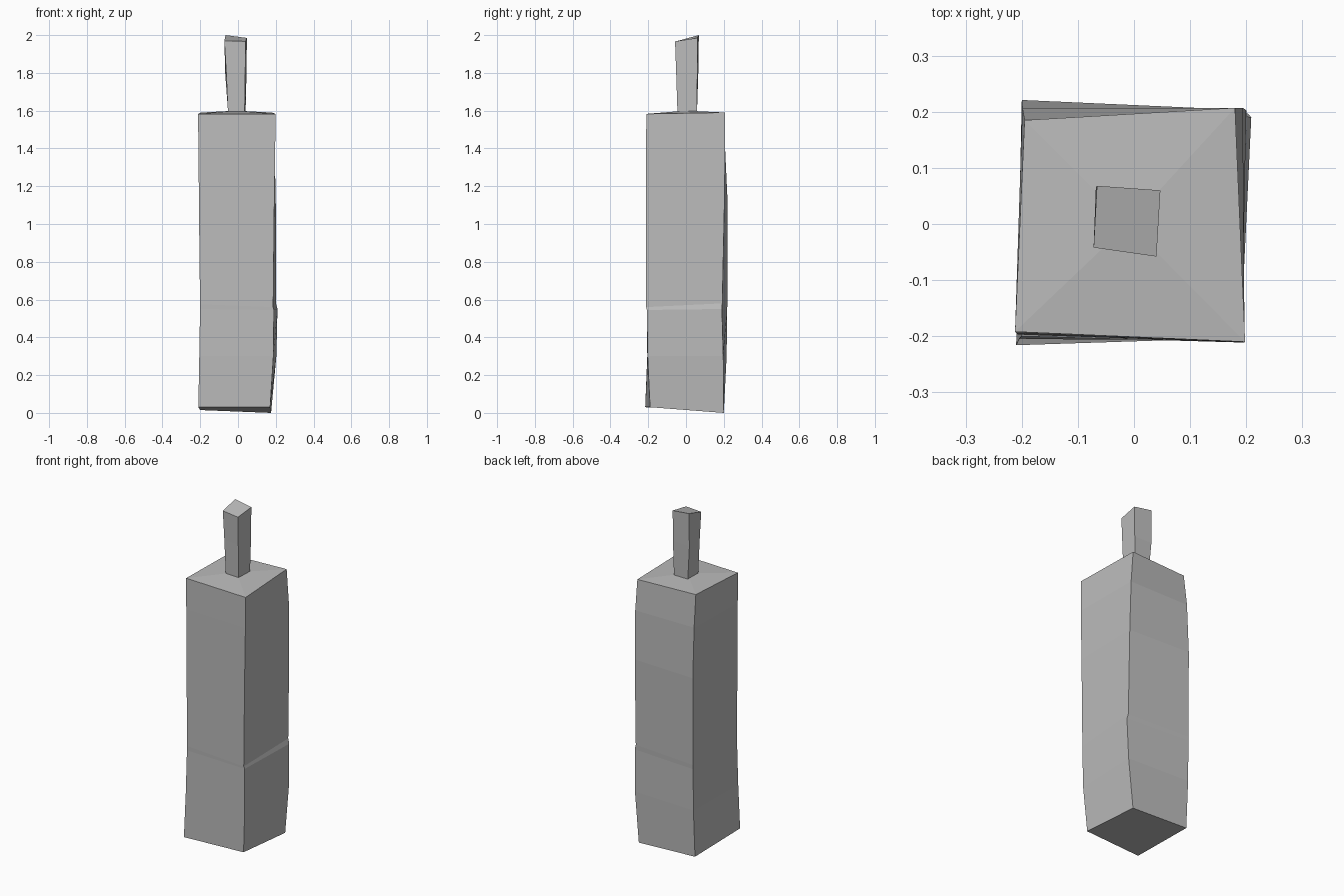
import bpy
import bmesh

cube = bpy.data.objects.get("Cube")
if cube:
    bpy.data.objects.remove(cube, do_unlink=True)

# Single plain grey
grey = bpy.data.materials.new("plain_grey")
grey.use_nodes = True
colour = (0.5, 0.5, 0.5, 1)
grey.diffuse_color = colour
grey.node_tree.nodes["Principled BSDF"].inputs["Base Color"].default_value = colour


def loft(name, rings, crown=None):
    """Skin four-cornered rings from bottom to top; crown raises the top centre."""
    bm = bmesh.new()
    loops = [[bm.verts.new(p) for p in ring] for ring in rings]
    for low, high in zip(loops, loops[1:]):
        for i in range(4):
            j = (i + 1) % 4
            bm.faces.new((low[i], low[j], high[j], high[i]))
    bm.faces.new(loops[0][::-1])
    top = bm.faces.new(loops[-1])
    if crown:
        bmesh.ops.poke(bm, faces=[top])["verts"][0].co = crown
    bmesh.ops.recalc_face_normals(bm, faces=bm.faces)
    mesh = bpy.data.meshes.new(name)
    bm.to_mesh(mesh)
    bm.free()
    mesh.materials.append(grey)
    obj = bpy.data.objects.new(name, mesh)
    bpy.context.collection.objects.link(obj)
    return obj


# Corner order: front left of picture, front right, back right, back left
# Tall hand-shaped body with a shallow crease around its lower third
loft("body", [
    [(-.21, -.216, .03), (.17, -.19, .03), (.175, .2, 0), (-.2, .2, .015)],
    [(-.205, -.205, .3), (.187, -.203, .3), (.203, .197, .3), (-.2, .215, .3)],
    [(-.201, -.2, .55), (.19, -.207, .545), (.209, .19, .55), (-.2, .218, .55)],
    [(-.201, -.197, .575), (.186, -.211, .56), (.201, .192, .58), (-.2, .219, .575)],
    [(-.207, -.197, 1.1), (.192, -.211, 1.1), (.2, .203, 1.1), (-.2, .221, 1.1)],
    [(-.209, -.195, 1.4), (.197, -.211, 1.4), (.194, .207, 1.4), (-.199, .207, 1.4)],
    [(-.212, -.192, 1.583), (.198, -.21, 1.583), (.18, .207, 1.59), (-.195, .185, 1.59)],
], crown=(-.01, 0, 1.6))

# Slim stub on top, flaring upward to a slanted tip
loft("top_stub", [
    [(-.053, -.04, 1.585), (.035, -.045, 1.585), (.04, .057, 1.585), (-.052, .058, 1.585)],
    [(-.062, -.042, 1.8), (.038, -.052, 1.8), (.045, .06, 1.8), (-.068, .065, 1.8)],
    [(-.072, -.042, 1.97), (.04, -.058, 1.967), (.047, .06, 1.985), (-.066, .068, 2)],
])
